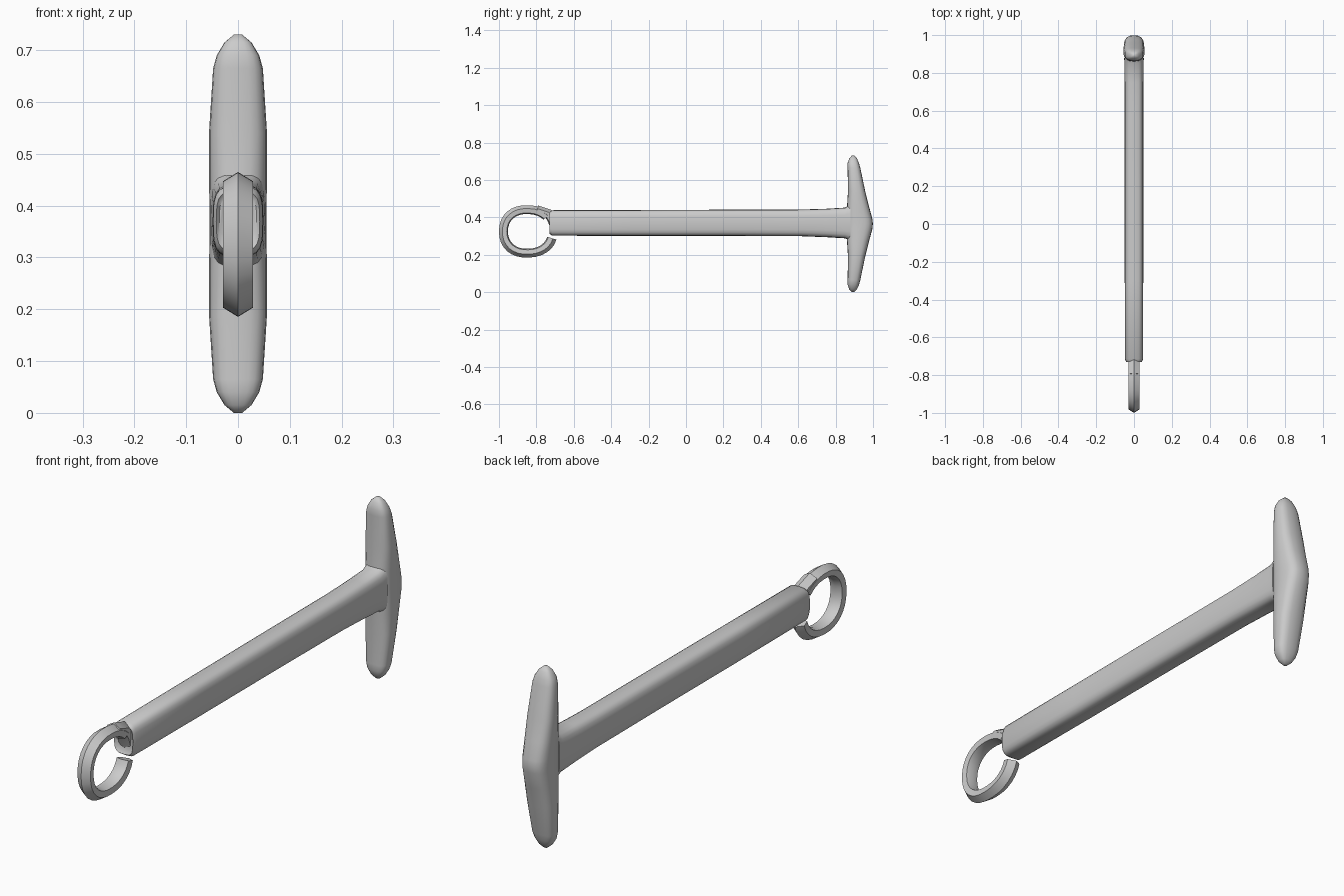
import bpy, bmesh, math
from math import cos, sin, radians

if "Cube" in bpy.data.objects:
    bpy.data.objects.remove(bpy.data.objects["Cube"])


def loft(name, rings, angle):
    # Skin a list of closed cross-sections and cap both ends
    bm = bmesh.new()
    loops = [[bm.verts.new(p) for p in ring] for ring in rings]
    for a, b in zip(loops, loops[1:]):
        n = len(a)
        for i in range(n):
            bm.faces.new((a[i], a[(i + 1) % n], b[(i + 1) % n], b[i]))
    bm.faces.new(loops[0])
    bm.faces.new(loops[-1])
    bmesh.ops.recalc_face_normals(bm, faces=bm.faces)
    me = bpy.data.meshes.new(name)
    bm.to_mesh(me)
    bm.free()
    ob = bpy.data.objects.new(name, me)
    bpy.context.collection.objects.link(ob)
    bpy.ops.object.select_all(action='DESELECT')
    ob.select_set(True)
    bpy.context.view_layer.objects.active = ob
    bpy.ops.object.shade_smooth_by_angle(angle=radians(angle))
    return ob


def rounded(hu, hv, power, n=20):
    # Rounded-rectangle outline with half sizes hu and hv
    pts = []
    for i in range(n):
        c, s = cos(2 * math.pi * i / n), sin(2 * math.pi * i / n)
        pts.append((hu * math.copysign(abs(c) ** (2 / power), c),
                    hv * math.copysign(abs(s) ** (2 / power), s)))
    return pts


# Shaft: y, bottom z, top z, half width; flares where it meets the head
shaft = [(-0.722, 0.325, 0.42, 0.036), (-0.73, 0.312, 0.428, 0.042),
         (-0.715, 0.302, 0.438, 0.048), (-0.3, 0.301, 0.439, 0.049),
         (0.2, 0.301, 0.441, 0.049), (0.62, 0.299, 0.442, 0.049),
         (0.75, 0.294, 0.446, 0.05), (0.85, 0.288, 0.452, 0.051),
         (0.88, 0.275, 0.47, 0.052)]
rings = []
for y, lo, hi, w in shaft:
    rings.append([(u, y, (lo + hi) / 2 + v)
                  for u, v in rounded(w, (hi - lo) / 2, 3.5)])
loft("shaft", rings, 50)

# Cross head: z, inner y, outer y, half width; lower half mirrored upward
half = [(0.0, 0.886, 0.9, 0.008), (0.015, 0.873, 0.914, 0.026),
        (0.04, 0.864, 0.925, 0.041), (0.065, 0.864, 0.932, 0.048),
        (0.19, 0.866, 0.958, 0.056), (0.27, 0.861, 0.978, 0.056),
        (0.34, 0.858, 0.997, 0.055)]
head = half + [(0.365, 0.858, 0.999, 0.055)]
head += [(0.73 - z, a, b, w) for z, a, b, w in reversed(half)]
rings = []
for z, a, b, w in head:
    rings.append([(u, (a + b) / 2 + v, z)
                  for u, v in rounded(w, (b - a) / 2, 2.7)])
loft("cross_head", rings, 60)

# Open ring: pentagonal section with a sharp outer edge
section = [(1.0, 0.0), (0.62, 0.029), (0.12, 0.026), (0.0, 0.0),
           (0.12, -0.026), (0.62, -0.029)]
rings = []
steps = 26
for i in range(steps + 1):
    t = radians(40 + (344 - 40) * i / steps)
    c, s = cos(t), sin(t)
    iy = 0.101 * math.copysign(abs(c) ** 0.9, c)
    iz = 0.093 * math.copysign(abs(s) ** 0.9, s)
    oy = 0.149 * math.copysign(abs(c) ** 0.9, c)
    oz = 0.14 * math.copysign(abs(s) ** 0.9, s)
    if c > 0:
        iy, oy = iy * 1.12, oy * 1.1
    rings.append([(x, -0.851 + iy + (oy - iy) * k, 0.325 + iz + (oz - iz) * k)
                  for k, x in section])
loft("open_ring", rings, 35)

# Root of the ring, tapering down across the shaft end
root = [((-0.80, 0.42), (-0.79, 0.463)), ((-0.755, 0.405), (-0.72, 0.44)),
        ((-0.74, 0.38), (-0.69, 0.40)), ((-0.715, 0.318), (-0.69, 0.33))]
rings = []
for (y0, z0), (y1, z1) in root:
    rings.append([(x, y0 + (y1 - y0) * k, z0 + (z1 - z0) * k)
                  for k, x in section])
loft("ring_root", rings, 35)
